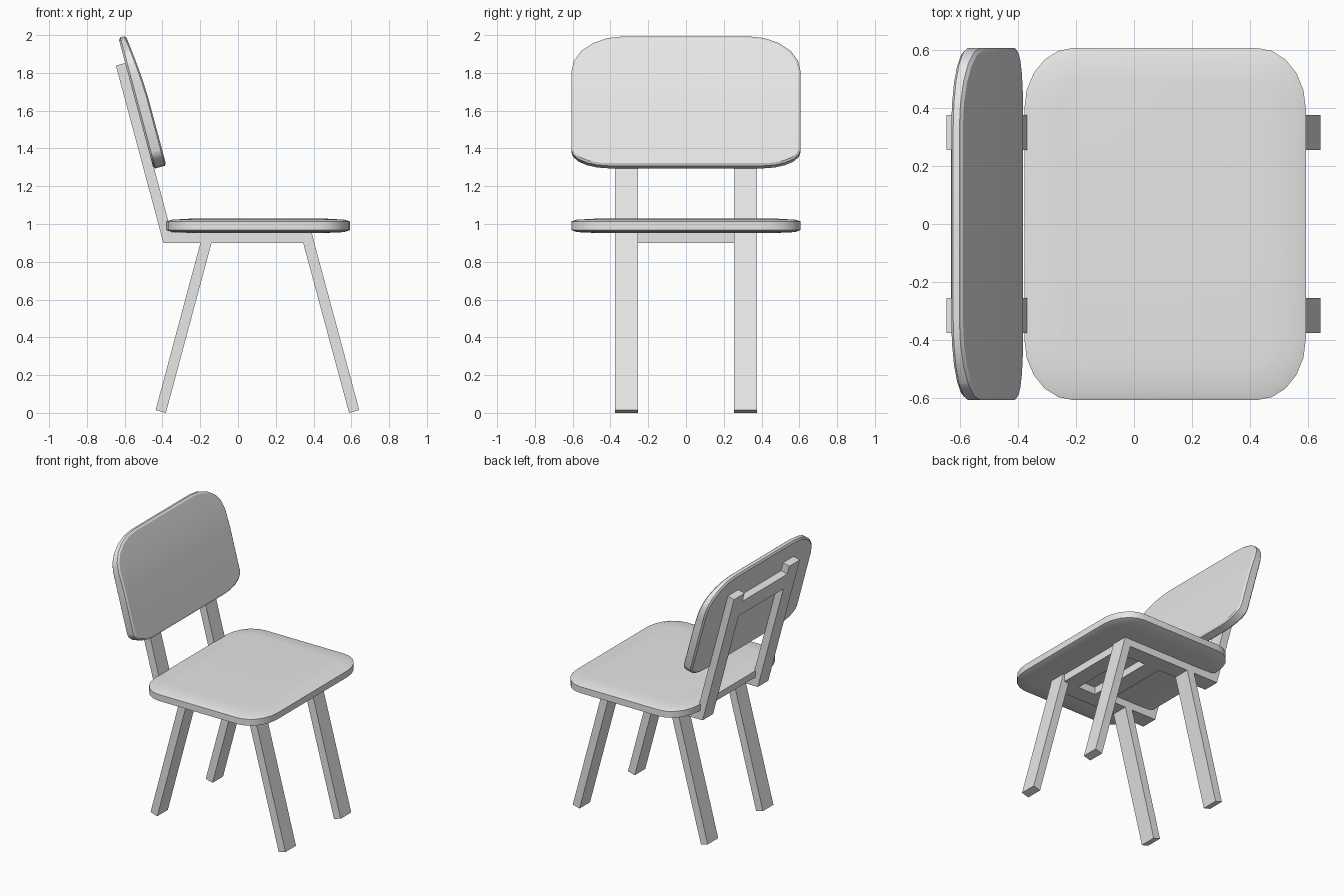
import bpy, bmesh, math
from mathutils import Vector, Matrix

if "Cube" in bpy.data.objects:
    bpy.data.objects.remove(bpy.data.objects["Cube"])

mat = bpy.data.materials.new("light_grey")
mat.use_nodes = True
GREY = (0.8, 0.8, 0.8, 1)
mat.diffuse_color = GREY
mat.node_tree.nodes["Principled BSDF"].inputs["Base Color"].default_value = GREY


def finish(name, bm, smooth=False):
    bmesh.ops.recalc_face_normals(bm, faces=bm.faces)
    mesh = bpy.data.meshes.new(name)
    bm.to_mesh(mesh)
    bm.free()
    mesh.materials.append(mat)
    ob = bpy.data.objects.new(name, mesh)
    bpy.context.collection.objects.link(ob)
    if smooth:
        bpy.ops.object.select_all(action='DESELECT')
        ob.select_set(True)
        bpy.context.view_layer.objects.active = ob
        bpy.ops.object.shade_smooth_by_angle(angle=math.radians(30))
    return ob


def prism(name, profile, y0, y1):
    """Extrude an (x, z) profile along y."""
    bm = bmesh.new()
    face = bm.faces.new([bm.verts.new((x, y0, z)) for x, z in profile])
    new = bmesh.ops.extrude_face_region(bm, geom=[face])["geom"]
    moved = [v for v in new if isinstance(v, bmesh.types.BMVert)]
    bmesh.ops.translate(bm, verts=moved, vec=(0, y1 - y0, 0))
    return finish(name, bm)


def outline(hx, hy, low, high, inset, steps=5):
    """Rounded rectangle; low and high are the corner radii at the -x and +x ends."""
    pts = []
    for sx, sy in ((1, 1), (-1, 1), (-1, -1), (1, -1)):
        rx, ry = (max(r - inset, 0.01) for r in (high if sx > 0 else low))
        arc = []
        for i in range(steps + 1):
            a = math.pi / 2 * i / steps
            arc.append((sx * (hx - inset - rx + rx * math.cos(a)),
                        sy * (hy - inset - ry + ry * math.sin(a))))
        pts += arc if sx * sy > 0 else arc[::-1]
    return pts


def slab(hx, hy, low, high, levels):
    """Stack inset outlines given as (inset, height) into a closed cushion shape."""
    bm = bmesh.new()
    rings = [[bm.verts.new((x, y, z)) for x, y in outline(hx, hy, low, high, i)]
             for i, z in levels]
    n = len(rings[0])
    for a, b in zip(rings, rings[1:]):
        for k in range(n):
            bm.faces.new((a[k], a[(k + 1) % n], b[(k + 1) % n], b[k]))
    bm.faces.new(rings[0])
    bm.faces.new(rings[-1])
    return bm


# Seat
corner = (0.17, 0.21)
bm = slab(0.485, 0.607, corner, corner,
          [(0.12, 0.953), (0.03, 0.957), (0, 0.968), (0, 1.014), (0.03, 1.023), (0.12, 1.028)])
bmesh.ops.translate(bm, verts=bm.verts, vec=(0.107, 0, 0))
finish("seat", bm, True)

# Backrest: flat panel, thinned towards the top, then leaned back
TILT = math.radians(15)
up = Vector((-math.sin(TILT), 0, math.cos(TILT)))
out = Vector((math.cos(TILT), 0, math.sin(TILT)))
H = 0.359
bm = slab(H, 0.607, (0.09, 0.2), (0.2, 0.28), [(0.012, 0), (0, 0.01), (0, 0.062), (0.012, 0.07)])
bmesh.ops.translate(bm, verts=bm.verts, vec=(H, 0, 0))
for cut in (0.38, 0.47, 0.56, 0.64):
    bmesh.ops.bisect_plane(bm, geom=bm.verts[:] + bm.edges[:] + bm.faces[:],
                           plane_co=(cut, 0, 0), plane_no=(1, 0, 0))
for v in bm.verts:
    t = max(0, (v.co.x - 0.38) / (2 * H - 0.38))
    if v.co.z > 0.03:
        v.co.z -= 0.03 * t ** 1.5
base = Vector((-0.447, 0, 1.292))
for v in bm.verts:
    v.co = base + up * v.co.x + Vector((0, v.co.y, 0)) + out * v.co.z
finish("backrest", bm, True)

# Side frames: legs, seat rail and back post on each side
INNER, OUTER = 0.255, 0.375
foot = Vector((-0.395, 0, 0.9))


def along_post(s0, s1, depth):
    pts = [foot + up * s0, foot + up * s1, foot + up * s1 + out * depth, foot + up * s0 + out * depth]
    return [(p.x, p.z) for p in pts]


parts = {
    "front_leg": [(0.588, 0), (0.642, 0.015), (0.404, 0.9), (0.345, 0.9)],
    "rear_leg": [(-0.436, 0.015), (-0.382, 0), (-0.14, 0.9), (-0.199, 0.9)],
    "seat_rail": [(-0.395, 0.9), (0.404, 0.9), (0.39, 0.956), (-0.38, 0.956)],
    "back_post": along_post(0, 0.972, 0.055),
}
for part, profile in parts.items():
    for side, sign in (("near", -1), ("far", 1)):
        prism(f"{side}_{part}", profile, sign * INNER, sign * OUTER)

# Cross bars joining the two side frames
prism("back_cross_bar", along_post(0.79, 0.908, 0.05), -INNER, INNER)
for name, x in (("front_cross_bar", 0.26), ("middle_cross_bar", 0)):
    prism(name, [(x, 0.9), (x + 0.12, 0.9), (x + 0.12, 0.956), (x, 0.956)], -INNER, INNER)
